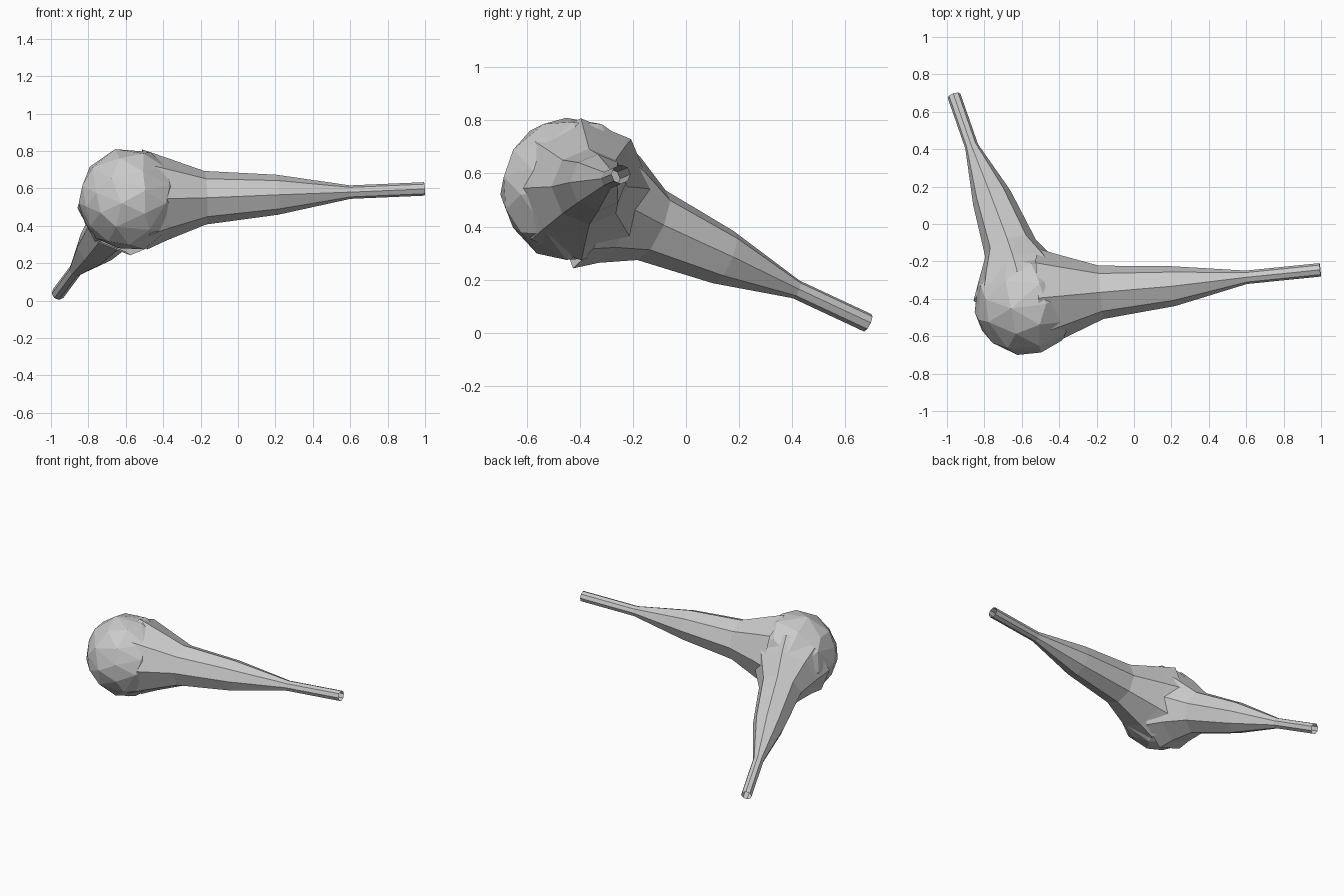
import bpy, bmesh, math
from mathutils import Vector

if "Cube" in bpy.data.objects:
    bpy.data.objects.remove(bpy.data.objects["Cube"])


def finish(name, bm):
    me = bpy.data.meshes.new(name)
    bmesh.ops.recalc_face_normals(bm, faces=bm.faces)
    bm.to_mesh(me)
    bm.free()
    ob = bpy.data.objects.new(name, me)
    bpy.context.collection.objects.link(ob)
    return ob


def tapered_arm(name, stations, sides=8):
    """Open tube of flat facets through (x, y, z, radius) stations."""
    bm = bmesh.new()
    pts = [Vector(s[:3]) for s in stations]
    rings = []
    for i, s in enumerate(stations):
        d = (pts[min(i + 1, len(pts) - 1)] - pts[max(i - 1, 0)]).normalized()
        side = d.cross(Vector((0, 0, 1))).normalized()
        up = side.cross(d)
        ring = []
        for k in range(sides):
            a = 2 * math.pi * k / sides
            ring.append(bm.verts.new(pts[i] + s[3] * (side * math.cos(a) + up * math.sin(a))))
        rings.append(ring)
    for r0, r1 in zip(rings, rings[1:]):
        for k in range(sides):
            j = (k + 1) % sides
            bm.faces.new((r0[k], r0[j], r1[j], r1[k]))
    return finish(name, bm)


# faceted round body
bm = bmesh.new()
bmesh.ops.create_icosphere(bm, subdivisions=3, radius=0.272)
bmesh.ops.translate(bm, verts=bm.verts, vec=(-0.58, -0.428, 0.542))
body = finish("round_body", bm)
dec = body.modifiers.new("facets", 'DECIMATE')
dec.ratio = 0.3

# long arm reaching to the right
tapered_arm("right_arm", [
    (-0.50, -0.395, 0.540, 0.268),
    (-0.39, -0.385, 0.545, 0.224),
    (-0.175, -0.365, 0.550, 0.143),
    (0.21, -0.332, 0.566, 0.107),
    (0.60, -0.285, 0.580, 0.036),
    (0.996, -0.245, 0.597, 0.036)])

# long arm reaching back and down
tapered_arm("back_arm", [
    (-0.600, -0.34, 0.495, 0.268),
    (-0.625, -0.25, 0.462, 0.215),
    (-0.660, -0.13, 0.405, 0.143),
    (-0.760, 0.14, 0.285, 0.107),
    (-0.868, 0.415, 0.163, 0.036),
    (-0.962, 0.685, 0.037, 0.036)])
